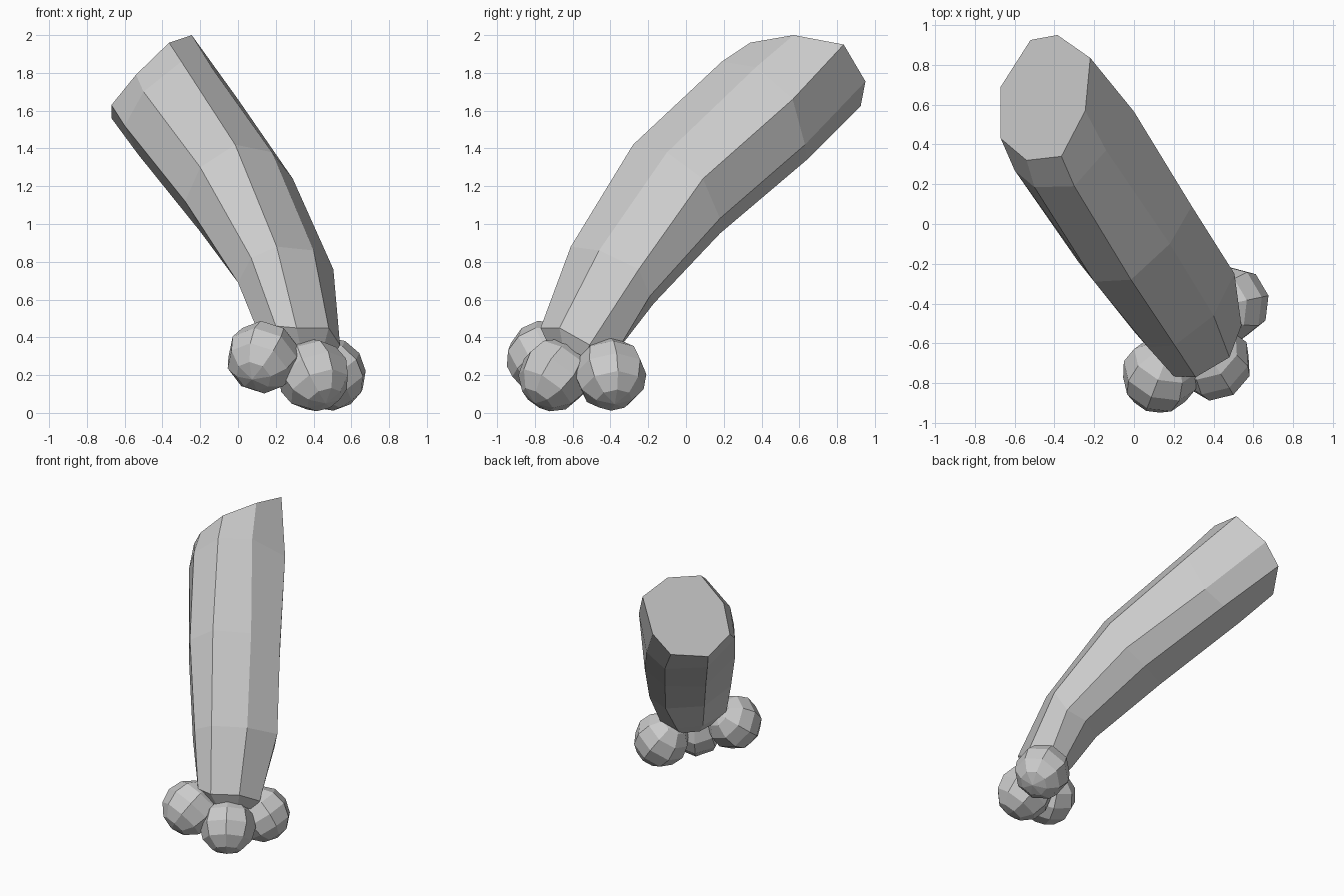
import bpy, bmesh
from mathutils import Vector, Matrix

if "Cube" in bpy.data.objects:
    bpy.data.objects.remove(bpy.data.objects["Cube"])

# Each row is one lengthwise edge of the eight-sided limb, from top to bottom
edges = [
    [(-.365, .34, 1.96), (-.30, .19, 1.86), (-.015, -.28, 1.42), (.205, -.61, .88), (.31, -.77, .45)],
    [(-.245, .57, 2.0), (-.14, .37, 1.83), (.18, -.10, 1.38), (.40, -.46, .86), (.48, -.67, .45)],
    [(-.22, .835, 1.95), (0, .565, 1.66), (.29, .09, 1.24), (.505, -.25, .76), (.54, -.51, .36)],
    [(-.385, .95, 1.755), (-.11, .63, 1.42), (.22, .18, 1.03), (.44, -.19, .62), (.45, -.34, .37)],
    [(-.52, .925, 1.625), (-.27, .64, 1.34), (.05, .18, .95), (.29, -.17, .58), (.32, -.34, .36)],
    [(-.67, .69, 1.56), (-.53, .50, 1.37), (-.20, .05, .96), (.07, -.32, .60), (.18, -.46, .37)],
    [(-.67, .43, 1.63), (-.60, .27, 1.52), (-.28, -.19, 1.12), (0, -.54, .69), (.11, -.64, .42)],
    [(-.54, .32, 1.79), (-.50, .185, 1.70), (-.20, -.29, 1.30), (.07, -.62, .82), (.20, -.765, .46)],
]


def finish(bm, name):
    bmesh.ops.recalc_face_normals(bm, faces=bm.faces[:])
    mesh = bpy.data.meshes.new(name)
    bm.to_mesh(mesh)
    bm.free()
    obj = bpy.data.objects.new(name, mesh)
    bpy.context.collection.objects.link(obj)
    return obj


# Bent limb, lofted through its rings, with a rounded-in lower end
bm = bmesh.new()
rings = [[Vector(e[i]) for e in edges] for i in range(5)]
centre = sum(rings[-1], Vector()) / 8
rings.append([centre + (p - centre) * .75 + Vector((.015, -.01, -.08)) for p in rings[-1]])
loops = [[bm.verts.new(p) for p in ring] for ring in rings]
for a, b in zip(loops, loops[1:]):
    for i in range(8):
        j = (i + 1) % 8
        bm.faces.new((a[i], a[j], b[j], b[i]))
bm.faces.new(loops[0])
bm.faces.new(loops[-1])
finish(bm, "limb")

# Three faceted toes fanned around the foot, poles tilted outward
for k, c in enumerate([(.13, -.76, .295), (.40, -.695, .20), (.487, -.40, .205)]):
    bm = bmesh.new()
    tilt = (Vector(c) - Vector((.25, -.45, .55))).to_track_quat('Z', 'Y')
    bmesh.ops.create_uvsphere(bm, u_segments=8, v_segments=6, radius=.194,
                              matrix=Matrix.Translation(c) @ tilt.to_matrix().to_4x4())
    finish(bm, f"toe_{k + 1}")
